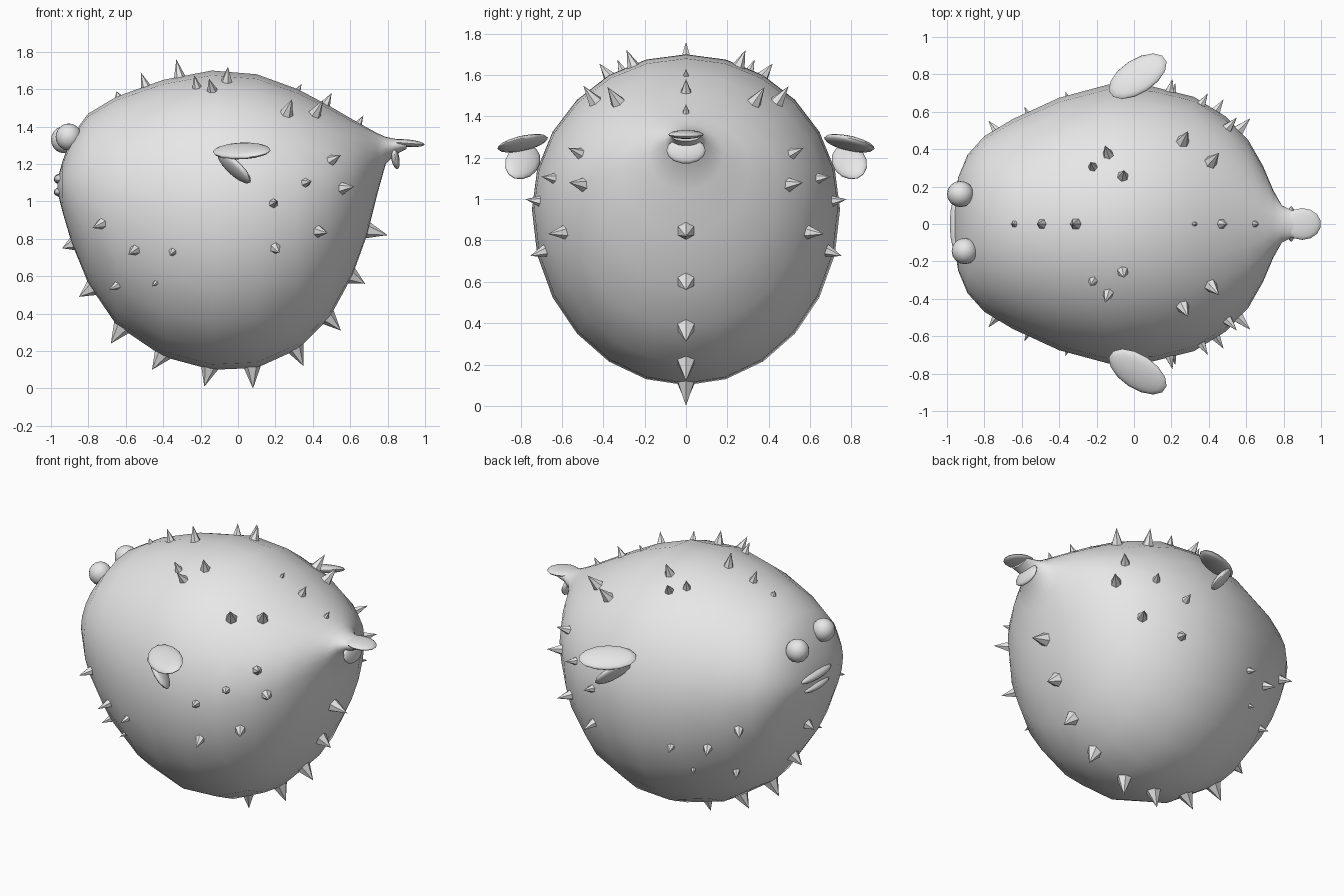
import bpy, bmesh, math
from mathutils import Vector, Matrix
from mathutils.bvhtree import BVHTree

if "Cube" in bpy.data.objects:
    bpy.data.objects.remove(bpy.data.objects["Cube"])

grey = bpy.data.materials.new("plain grey")
grey.diffuse_color = (0.8, 0.8, 0.8, 1)
grey.use_nodes = True
grey.node_tree.nodes["Principled BSDF"].inputs["Base Color"].default_value = grey.diffuse_color


def finish(name, bm, angle=None):
    bmesh.ops.recalc_face_normals(bm, faces=bm.faces)
    me = bpy.data.meshes.new(name)
    bm.to_mesh(me)
    bm.free()
    me.materials.append(grey)
    ob = bpy.data.objects.new(name, me)
    bpy.context.collection.objects.link(ob)
    bpy.context.view_layer.objects.active = ob
    ob.select_set(True)
    if angle:
        bpy.ops.object.shade_smooth_by_angle(angle=math.radians(angle))
    ob.select_set(False)
    return ob


# Body: rings along x as (x, top, bottom, half width, height of widest point)
STATIONS = [
    (-0.965, 1.12, 1.05, 0.09, 1.09), (-0.94, 1.21, 0.95, 0.25, 1.09),
    (-0.89, 1.35, 0.78, 0.37, 1.08), (-0.80, 1.47, 0.56, 0.47, 1.05),
    (-0.65, 1.56, 0.34, 0.56, 1.02), (-0.40, 1.65, 0.17, 0.675, 0.98),
    (-0.14, 1.70, 0.10, 0.745, 0.95), (0.10, 1.68, 0.11, 0.735, 0.96),
    (0.32, 1.60, 0.21, 0.68, 0.98), (0.49, 1.51, 0.38, 0.575, 1.03),
    (0.61, 1.44, 0.60, 0.45, 1.09), (0.69, 1.395, 0.82, 0.31, 1.15),
    (0.745, 1.365, 1.04, 0.18, 1.22), (0.79, 1.345, 1.20, 0.10, 1.28),
    (0.84, 1.335, 1.25, 0.075, 1.30), (0.90, 1.325, 1.28, 0.07, 1.305),
]
SIDES = 24
bm = bmesh.new()
rings = []
for x, top, low, half, mid in STATIONS:
    ring = []
    for i in range(SIDES):
        a = 2 * math.pi * i / SIDES
        s = math.sin(a)
        ring.append(bm.verts.new((x, half * math.cos(a), mid + s * ((top - mid) if s > 0 else (mid - low)))))
    rings.append(ring)
for r0, r1 in zip(rings, rings[1:]):
    for i in range(SIDES):
        j = (i + 1) % SIDES
        bm.faces.new((r0[i], r0[j], r1[j], r1[i]))
bm.faces.new(rings[0])
bm.faces.new(rings[-1])
bmesh.ops.recalc_face_normals(bm, faces=bm.faces)
tree = BVHTree.FromBMesh(bm)
finish("body", bm, 60)


def ellipsoid(name, centre, axis, normal, size, seg=14):
    """Rounded lobe: size is half length, half width, half thickness."""
    u = Vector(axis).normalized()
    w = Vector(normal)
    w = (w - u * w.dot(u)).normalized()
    v = w.cross(u)
    m = Matrix((u, v, w)).transposed().to_4x4()
    m = Matrix.Translation(centre) @ m @ Matrix.Diagonal((*size, 1))
    b = bmesh.new()
    bmesh.ops.create_uvsphere(b, u_segments=seg, v_segments=10, radius=1, matrix=m)
    return finish(name, b, 60)


# Eyes
ellipsoid("left_eye", (-0.928, 0.16, 1.33), (1, 0, 0), (0, 0, 1), (0.072, 0.07, 0.072), 16)
ellipsoid("right_eye", (-0.905, -0.145, 1.345), (1, 0, 0), (0, 0, 1), (0.07, 0.07, 0.072), 16)

# Lips
ellipsoid("upper_lip", (-0.945, 0, 1.12), (0, 1, 0), (0, 0, 1), (0.16, 0.04, 0.03))
ellipsoid("lower_lip", (-0.95, 0, 1.05), (0, 1, 0), (0, 0, 1), (0.13, 0.035, 0.025))

# Tail fin: one lobe pointing back, one pointing down
ellipsoid("tail_upper_lobe", (0.90, 0, 1.312), (1, 0, -0.08), (0, 0, 1), (0.10, 0.085, 0.02))
ellipsoid("tail_lower_lobe", (0.84, 0, 1.235), (0.2, 0, -1), (1, 0, 0.2), (0.065, 0.095, 0.022))

# Side fins: two lobes each
for s, side in ((1, "left"), (-1, "right")):
    ellipsoid(side + "_fin_upper_lobe", (0.02, s * 0.79, 1.27), (0.26, s * 0.17, -0.01),
              (-0.05, s * 0.4, 0.9), (0.175, 0.098, 0.028))
    ellipsoid(side + "_fin_lower_lobe", (-0.02, s * 0.79, 1.18), (0.16, s * 0.10, -0.13),
              (-0.5, s * 0.35, -0.6), (0.125, 0.08, 0.028))


def spike(b, base, tip, radius):
    d = tip - base
    m = Matrix.Translation((base + tip) / 2 - d * 0.08) @ d.to_track_quat('Z', 'Y').to_matrix().to_4x4()
    bmesh.ops.create_cone(b, cap_ends=True, segments=6, radius1=radius, radius2=0,
                          depth=d.length * 1.16, matrix=m)


# Spikes along the centre line, given by their tips
b = bmesh.new()
for x, z, r in [(-0.94, 0.75, .04), (-0.85, 0.49, .05), (-0.68, 0.24, .055), (-0.46, 0.10, .05),
                (-0.18, 0.01, .05), (0.08, 0.0, .05), (0.35, 0.12, .05), (0.55, 0.31, .05),
                (0.68, 0.56, .05), (0.80, 0.82, .05), (-0.33, 1.76, .035), (-0.52, 1.69, .03),
                (-0.65, 1.59, .02), (0.34, 1.63, .015), (0.50, 1.58, .03), (0.67, 1.46, .02)]:
    tip = Vector((x, 0, z))
    spike(b, tree.find_nearest(tip)[0], tip, r)
finish("centre_spikes", b)

# Mirrored spikes on the back (cast down) and on the flanks (cast sideways)
b = bmesh.new()
BACK = [(-0.06, 0.255, .085), (-0.14, 0.375, .075), (-0.22, 0.305, .07), (0.26, 0.44, .10), (0.41, 0.33, .10)]
FLANK = [(0.50, 1.22, .08), (0.36, 1.10, .07), (0.56, 1.07, .09), (0.19, 0.99, .07), (0.43, 0.84, .09),
         (0.20, 0.75, .08), (-0.73, 0.88, .08), (-0.55, 0.74, .08), (-0.35, 0.73, .06),
         (-0.65, 0.55, .06), (-0.44, 0.565, .04)]
for s in (1, -1):
    hits = [(tree.ray_cast(Vector((x, s * y, 3)), Vector((0, 0, -1))), h) for x, y, h in BACK]
    hits += [(tree.ray_cast(Vector((x, s * 3, z)), Vector((0, -s, 0))), h) for x, z, h in FLANK]
    for (p, n, _, _), h in hits:
        spike(b, p, p + n * h, h * 0.42)
finish("side_spikes", b)
